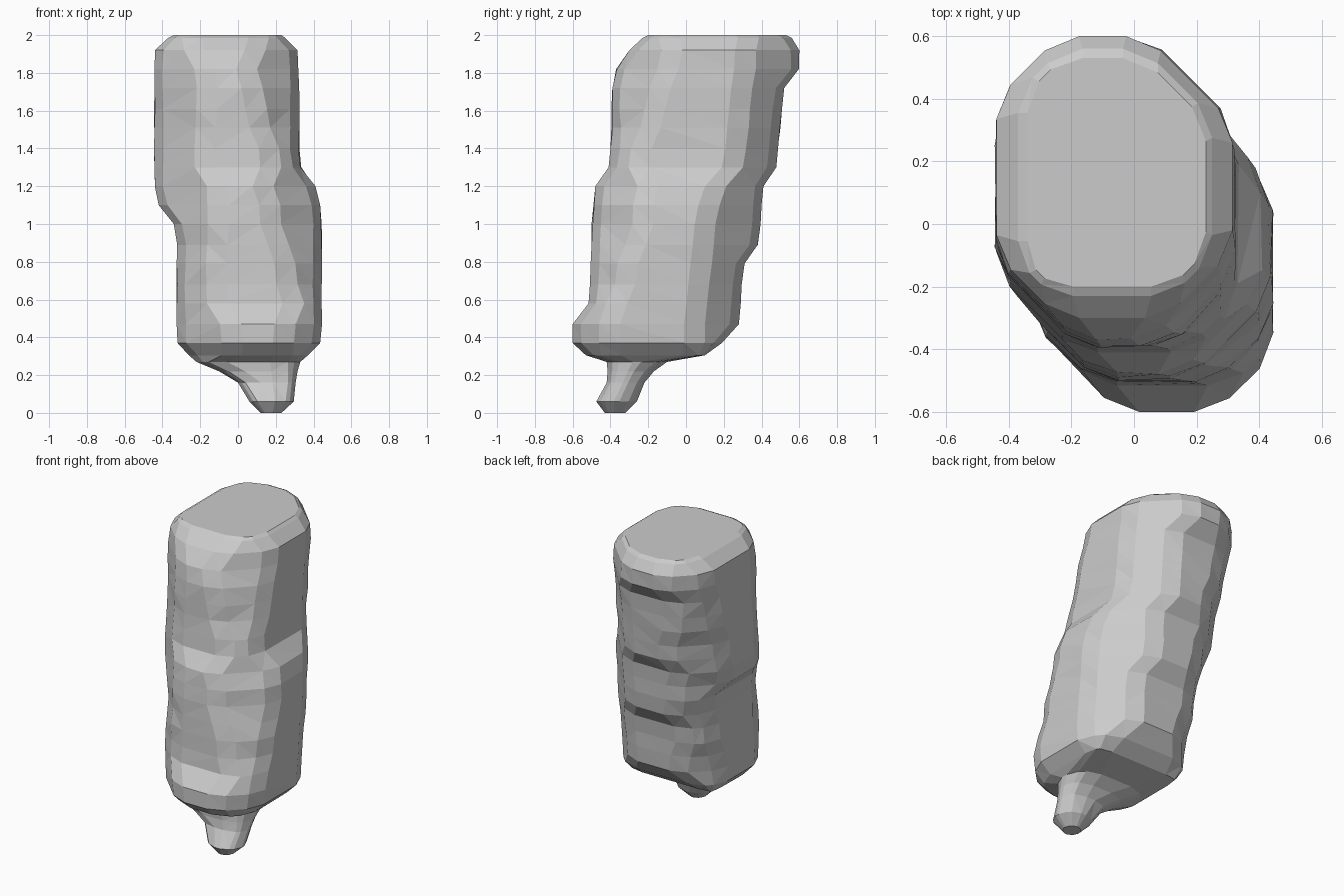
import bpy, bmesh, math, random

if "Cube" in bpy.data.objects:
    bpy.data.objects.remove(bpy.data.objects["Cube"])

random.seed(4)


def outline(x0, x1, y0, y1, cuts):
    """Box with four cut corners (front-left, front-right, back-right, back-left),
    every remaining corner softened, counter-clockwise, 16 points."""
    limit = 0.47 * min(x1 - x0, y1 - y0)
    a, b, c, d = (min(limit, max(0.02, k)) for k in cuts)
    corners = [(x0 + a, y0), (x1 - b, y0), (x1, y0 + b), (x1, y1 - c),
               (x1 - c, y1), (x0 + d, y1), (x0, y1 - d), (x0, y0 + a)]
    points = []
    for i, p in enumerate(corners):
        for q in (corners[i - 1], corners[(i + 1) % 8]):
            length = math.dist(p, q)
            f = min(0.33, 0.065 / length) if length > 1e-6 else 0
            points.append((p[0] + (q[0] - p[0]) * f, p[1] + (q[1] - p[1]) * f))
    return points


def body_cuts(z, x0, x1, y0, y1, inset):
    """Corner cuts that keep the diagonal faces on a steady lean with small steps."""
    t = max(0, min(1, (1.9 - z) / 1.45))
    s = t - 0.7 * math.sin(10 * math.pi * t) / (10 * math.pi)
    front_left = -0.55 - 0.10 * t + inset
    front_right = 0.41 + 0.45 * s - inset
    back_right = 0.65 - 0.15 * t - inset
    back_left = -0.85 + 0.44 * s + inset
    return (front_left - (x0 + y0), (x1 - y0) - front_right,
            (x1 + y1) - back_right, back_left - (x0 - y1))


def loft(name, levels):
    """Skin through outlines given as (z, x0, x1, y0, y1, inset); inset None = foot."""
    bm = bmesh.new()
    rings = []
    for z, x0, x1, y0, y1, inset in levels:
        if inset is None:
            cuts = [0.3 * min(x1 - x0, y1 - y0)] * 4
        else:
            cuts = body_cuts(z, x0, x1, y0, y1, inset)
        cx, cy = (x0 + x1) / 2, (y0 + y1) / 2
        ring = []
        for x, y in outline(x0, x1, y0, y1, cuts):
            # slight chiselled unevenness on the trunk
            k = 1 - random.uniform(-0.01, 0.015) if inset == 0 else 1
            px = max(x0, min(x1, cx + (x - cx) * k))
            py = max(y0, min(y1, cy + (y - cy) * k))
            ring.append(bm.verts.new((px, py, z)))
        rings.append(ring)
    n = len(rings[0])
    for a, b in zip(rings, rings[1:]):
        for i in range(n):
            j = (i + 1) % n
            bm.faces.new((a[i], a[j], b[j], b[i]))
    bm.faces.new(rings[0][::-1])
    bm.faces.new(rings[-1])
    bmesh.ops.triangulate(bm, faces=bm.faces[:])
    bmesh.ops.recalc_face_normals(bm, faces=bm.faces)
    mesh = bpy.data.meshes.new(name)
    bm.to_mesh(mesh)
    bm.free()
    bpy.context.collection.objects.link(bpy.data.objects.new(name, mesh))


# Leaning trunk, with a small off-centre foot below it
loft("leaning_body", [
    (0.00, 0.12, 0.23, -0.43, -0.32, None),
    (0.06, 0.06, 0.295, -0.475, -0.26, None),
    (0.16, 0.00, 0.305, -0.42, -0.22, None),
    (0.22, -0.10, 0.315, -0.415, -0.17, None),
    (0.27, -0.22, 0.33, -0.42, -0.10, None),
    (0.305, -0.26, 0.37, -0.53, 0.10, 0.08),
    (0.37, -0.32, 0.435, -0.60, 0.19, 0.01),
    (0.47, -0.325, 0.445, -0.60, 0.28, 0),
    (0.58, -0.325, 0.445, -0.52, 0.29, 0),
    (0.68, -0.325, 0.445, -0.51, 0.295, 0),
    (0.79, -0.325, 0.445, -0.505, 0.31, 0),
    (0.89, -0.325, 0.445, -0.50, 0.38, 0),
    (1.00, -0.34, 0.445, -0.50, 0.395, 0),
    (1.10, -0.42, 0.435, -0.49, 0.40, 0),
    (1.20, -0.445, 0.41, -0.48, 0.41, 0),
    (1.30, -0.445, 0.335, -0.41, 0.48, 0),
    (1.40, -0.445, 0.325, -0.40, 0.49, 0),
    (1.51, -0.445, 0.325, -0.395, 0.50, 0),
    (1.61, -0.445, 0.325, -0.395, 0.51, 0),
    (1.72, -0.445, 0.325, -0.39, 0.52, 0),
    (1.82, -0.445, 0.32, -0.37, 0.60, 0),
    (1.92, -0.44, 0.315, -0.30, 0.60, 0.01),
    (1.985, -0.37, 0.25, -0.23, 0.56, 0.06),
    (2.00, -0.34, 0.23, -0.20, 0.53, 0.09),
])
